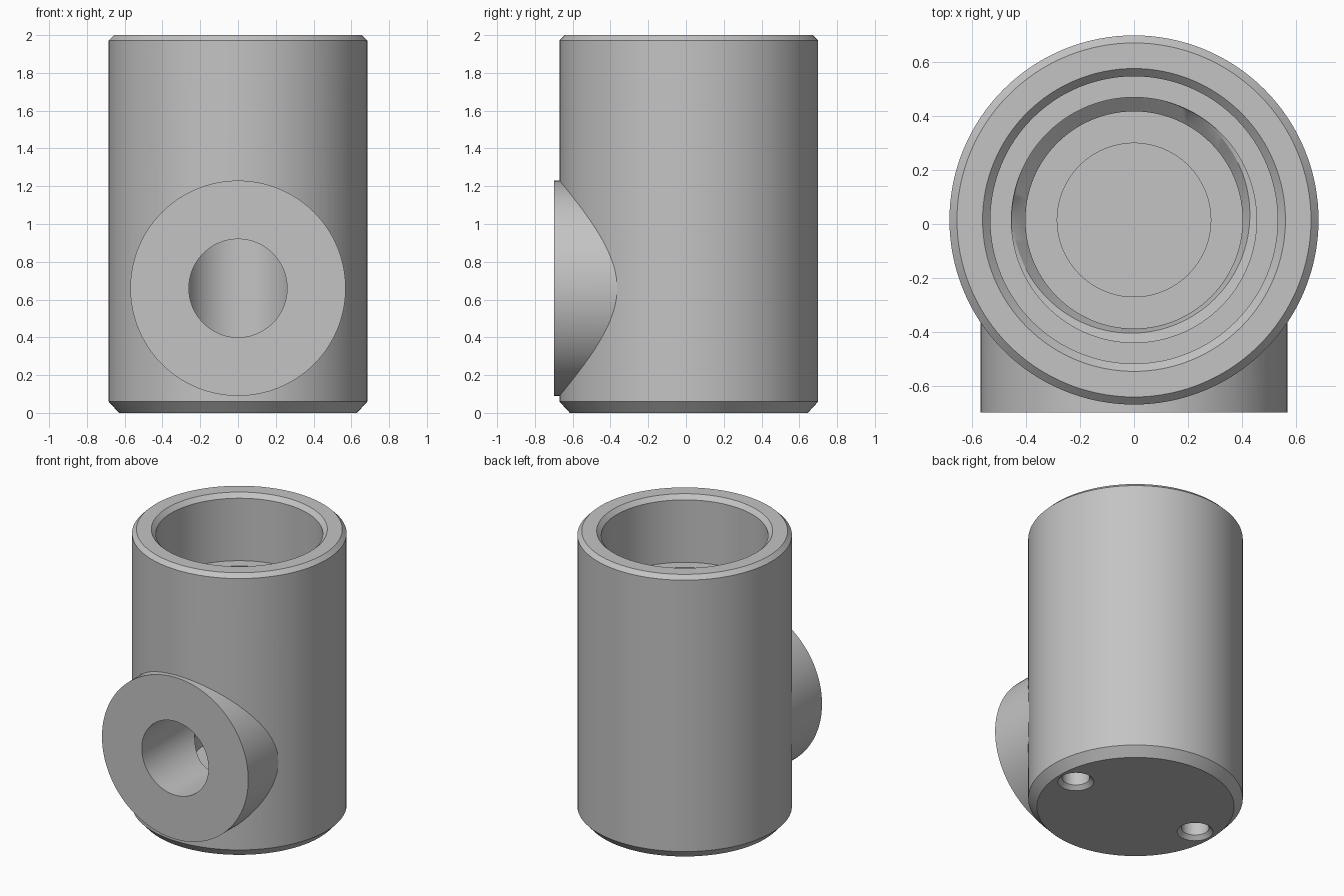
import bpy, bmesh, math
from mathutils import Matrix

if "Cube" in bpy.data.objects:
    bpy.data.objects.remove(bpy.data.objects["Cube"])

AXIS_Y = 0.015      # centre line of the round body
SEGMENTS = 128

grey = bpy.data.materials.new("machined_grey")
grey.use_nodes = True
colour = (0.55, 0.55, 0.55, 1)
grey.diffuse_color = colour
grey.node_tree.nodes["Principled BSDF"].inputs["Base Color"].default_value = colour


def turned(name, profile, matrix, segments=SEGMENTS):
    """Closed solid from rings of (radius, height, x shift, y shift)."""
    bm = bmesh.new()
    rings = []
    for radius, z, *shift in profile:
        dx, dy = shift or (0, 0)
        angles = [2 * math.pi * i / segments for i in range(segments)]
        rings.append([bm.verts.new((dx + radius * math.cos(a), dy + radius * math.sin(a), z))
                      for a in angles])
    for low, high in zip(rings, rings[1:]):
        for i in range(segments):
            j = (i + 1) % segments
            bm.faces.new((low[i], low[j], high[j], high[i]))
    bm.faces.new(rings[0][::-1])
    bm.faces.new(rings[-1])
    bmesh.ops.recalc_face_normals(bm, faces=bm.faces)
    bm.transform(matrix)
    mesh = bpy.data.meshes.new(name)
    bm.to_mesh(mesh)
    bm.free()
    mesh.materials.append(grey)
    obj = bpy.data.objects.new(name, mesh)
    bpy.context.collection.objects.link(obj)
    return obj


def combine(target, tool, operation):
    mod = target.modifiers.new(tool.name, "BOOLEAN")
    mod.operation, mod.object, mod.solver = operation, tool, "EXACT"
    bpy.context.view_layer.objects.active = target
    bpy.ops.object.modifier_apply(modifier=mod.name)
    bpy.data.objects.remove(tool)


upright = Matrix.Translation((0, AXIS_Y, 0))
# Local z runs from the front port inwards
inward = Matrix.Translation((0, -0.70, 0.66)) @ Matrix.Rotation(-math.pi / 2, 4, "X")

# Round body with chamfered ends
body = turned("valve_body", [(0.63, 0), (0.685, 0.06), (0.685, 1.972), (0.657, 2)], upright)

# Side port boss
combine(body, turned("port_boss", [(0.57, 0), (0.57, 0.65)], inward), "UNION")

# Stepped main bore with a slightly offset seat
bore = [(0.285, 0.395), (0.285, 1.15), (0.403, 1.15), (0.403, 1.46),
        (0.44, 1.51, -0.01, 0.02), (0.455, 1.515), (0.455, 1.53),
        (0.533, 1.53), (0.533, 1.97), (0.562, 2), (0.562, 2.1)]
combine(body, turned("main_bore", bore, upright), "DIFFERENCE")

# Port hole into the bore
combine(body, turned("port_hole", [(0.26, -0.1), (0.26, 0.715)], inward), "DIFFERENCE")

# Countersunk mounting holes underneath
for side in (-1, 1):
    place = Matrix.Translation((side * 0.497, AXIS_Y, 0))
    hole = [(0.115, -0.1), (0.115, 0), (0.088, 0.027), (0.088, 0.3)]
    combine(body, turned("mounting_hole", hole, place, 48), "DIFFERENCE")

bpy.ops.object.select_all(action="DESELECT")
body.select_set(True)
bpy.context.view_layer.objects.active = body
bpy.ops.object.shade_smooth_by_angle(angle=math.radians(20))
